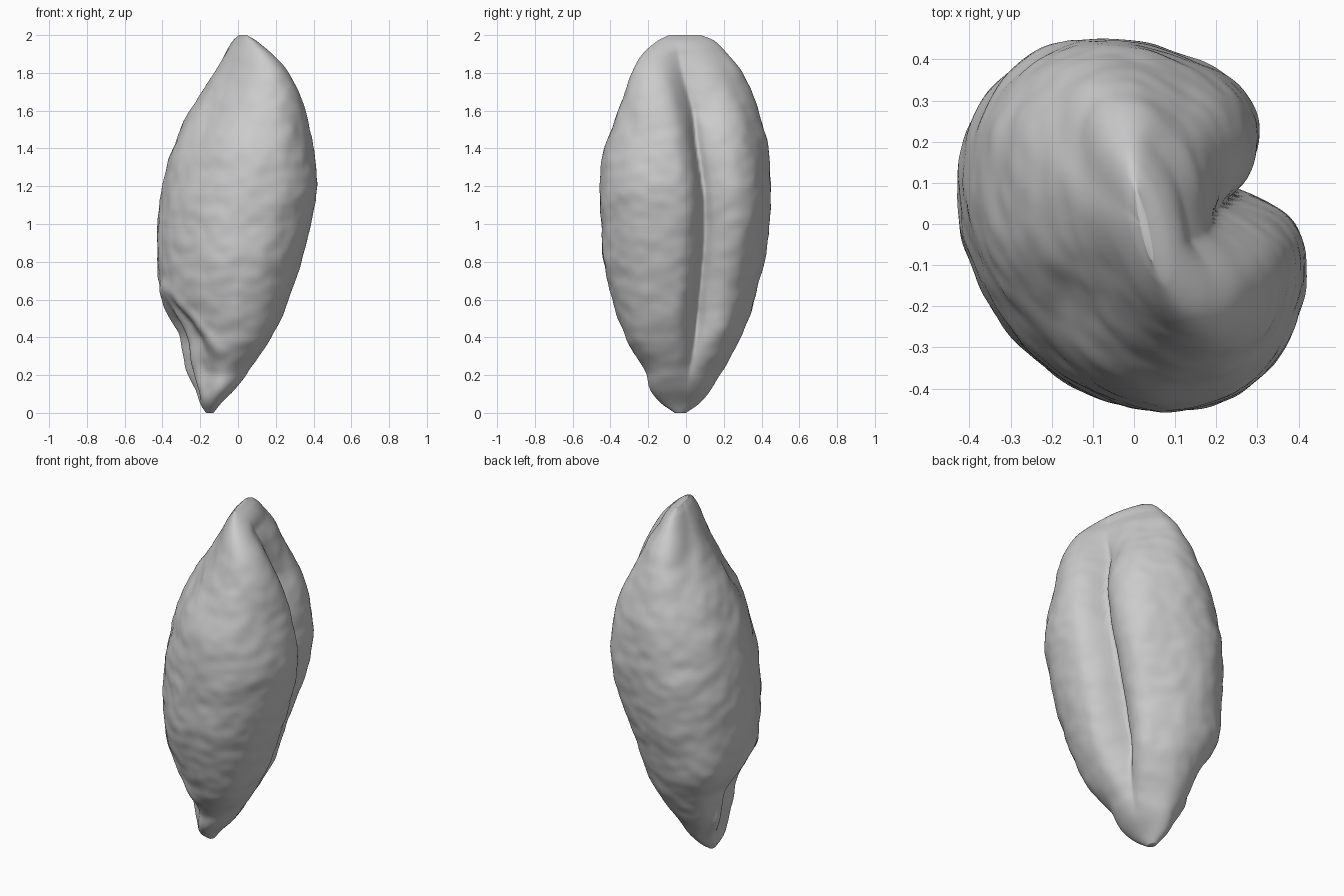
import bpy, bmesh, math
from mathutils import Vector, noise

cube = bpy.data.objects.get("Cube")
if cube:
    bpy.data.objects.remove(cube, do_unlink=True)

RINGS, SIDES = 170, 240

# Height, x range, y range, and groove centre in y
PROFILE = [
    (0.0, -0.17, -0.13, -0.06, 0.0, -0.03),
    (0.05, -0.20, -0.09, -0.13, 0.07, -0.02),
    (0.12, -0.22, -0.02, -0.19, 0.13, 0.0),
    (0.22, -0.26, 0.06, -0.215, 0.19, 0.02),
    (0.4, -0.29, 0.18, -0.32, 0.29, 0.05),
    (0.6, -0.39, 0.27, -0.39, 0.36, 0.07),
    (0.8, -0.425, 0.335, -0.44, 0.41, 0.09),
    (1.0, -0.425, 0.385, -0.45, 0.445, 0.1),
    (1.2, -0.40, 0.42, -0.455, 0.45, 0.09),
    (1.4, -0.35, 0.40, -0.43, 0.435, 0.06),
    (1.6, -0.25, 0.355, -0.36, 0.385, 0.035),
    (1.8, -0.12, 0.26, -0.285, 0.30, -0.02),
    (1.9, -0.06, 0.175, -0.23, 0.22, -0.04),
    (1.97, -0.015, 0.085, -0.15, 0.15, -0.05),
    (2.0, 0.015, 0.035, -0.09, 0.08, -0.05),
]

# Fuller or flatter areas: direction in degrees, height, vertical spread, amount
BULGES = [
    (47, 1.05, 0.45, 0.045),
    (45, 0.45, 0.2, 0.02),
    (135, 0.5, 0.22, 0.04),
    (135, 1.75, 0.15, -0.025),
    (225, 1.5, 0.25, -0.028),
]


def smooth(a, b, v):
    t = min(max((v - a) / (b - a), 0), 1)
    return t * t * (3 - 2 * t)


def section(z):
    """Cubic interpolation of the profile at a height."""
    last = len(PROFILE) - 1
    i = max(k for k in range(last) if PROFILE[k][0] <= z or k == 0)
    p, q = PROFILE[i], PROFILE[i + 1]
    before, after = PROFILE[max(i - 1, 0)], PROFILE[min(i + 2, last)]
    h = q[0] - p[0]
    t = (z - p[0]) / h
    out = []
    for c in range(1, len(p)):
        m = (q[c] - before[c]) / (q[0] - before[0]) * h
        n = (after[c] - p[c]) / (after[0] - p[0]) * h
        out.append(p[c] + t * (m + t * (3 * (q[c] - p[c]) - 2 * m - n
                                        + t * (2 * (p[c] - q[c]) + m + n))))
    return out


def surface_point(z, angle):
    x0, x1, y0, y1, groove = section(z)
    cx, cy, rx, ry = (x0 + x1) / 2, (y0 + y1) / 2, (x1 - x0) / 2, (y1 - y0) / 2
    x = cx + rx * math.cos(angle)
    y = cy + ry * math.sin(angle - 0.2)
    out = Vector((x - cx, y - cy, 0)).normalized()

    # Fuller and flatter areas
    for degrees, height, spread, amount in BULGES:
        turn = math.acos(max(-1, min(1, out.dot(Vector((
            math.cos(math.radians(degrees)), math.sin(math.radians(degrees)), 0))))))
        swell = amount * math.exp(-(turn / 0.4) ** 2 - ((z - height) / spread) ** 2)
        x += out.x * swell
        y += out.y * swell

    # Top ridge leans across the grain
    crown = smooth(1.4, 1.85, z)
    x -= 0.2 * crown * (y - cy)

    # Crease: steep on the front lobe, rounding out onto the back lobe
    d = y - groove
    facing = smooth(-0.2, 0.5, math.cos(angle))
    ends = smooth(0.05, 0.5, z) * (1 - smooth(1.88, 1.99, z))
    if d > 0:
        wide = math.exp(-(d / (0.13 + 0.1 * crown)) ** (1.15 + 0.35 * crown))
    else:
        wide = math.exp(-(-d / (0.055 + 0.02 * crown)) ** 1.4)
    narrow = math.exp(-(d / 0.025) ** 2)
    x -= facing * ends * min(rx / 0.3, 1) * (0.135 * wide + 0.02 * narrow * (1 - crown))

    # Germ: a raised rim around a hollow with a central ridge
    if x < cx + 0.04:
        u = (y + 0.09) / 0.17
        v = (z - 0.3) / 0.34
        q = math.hypot(u, v)
        rim = math.exp(-((q - 1.05) / 0.16) ** 2)
        hollow = 1 - smooth(0.6, 1, q)
        ridge = math.exp(-(u / 0.3) ** 2) * hollow
        amount = 0.014 * rim - 0.03 * hollow + 0.03 * ridge
        amount *= smooth(0.02, 0.15, z) * smooth(-0.04, 0.08, cx - x)
        x += out.x * amount
        y += out.y * amount

    # Husk lumps and wrinkles
    p = Vector((x, y, z))
    rough = 0.008 * noise.noise(Vector((x * 6, y * 6, z * 8)))
    rough += 0.005 * noise.noise(Vector((x * 12, y * 12, z * 16)))
    return p + out * rough * smooth(0, 0.3, z) * (1 - smooth(1.6, 2, z))


# Grain body, lofted from rings that tighten towards both ends
bm = bmesh.new()
loops = []
for i in range(RINGS + 1):
    height = 1 - math.cos(math.pi * i / RINGS)
    loops.append([bm.verts.new(surface_point(height, math.tau * k / SIDES))
                  for k in range(SIDES)])
for low, high in zip(loops, loops[1:]):
    for k in range(SIDES):
        n = (k + 1) % SIDES
        bm.faces.new((low[k], low[n], high[n], high[k]))

# Closed ends
for loop in (loops[0], loops[-1]):
    centre = bm.verts.new(sum((v.co for v in loop), Vector()) / SIDES)
    for k in range(SIDES):
        bm.faces.new((loop[k], loop[(k + 1) % SIDES], centre))
bmesh.ops.recalc_face_normals(bm, faces=bm.faces)
for face in bm.faces:
    face.smooth = True

mesh = bpy.data.meshes.new("grain")
bm.to_mesh(mesh)
bm.free()
grain = bpy.data.objects.new("grain", mesh)
bpy.context.collection.objects.link(grain)

# Husk colour
husk = bpy.data.materials.new("husk_grey")
husk.use_nodes = True
husk.diffuse_color = (0.6, 0.6, 0.6, 1)
husk.node_tree.nodes["Principled BSDF"].inputs["Base Color"].default_value = husk.diffuse_color
mesh.materials.append(husk)
